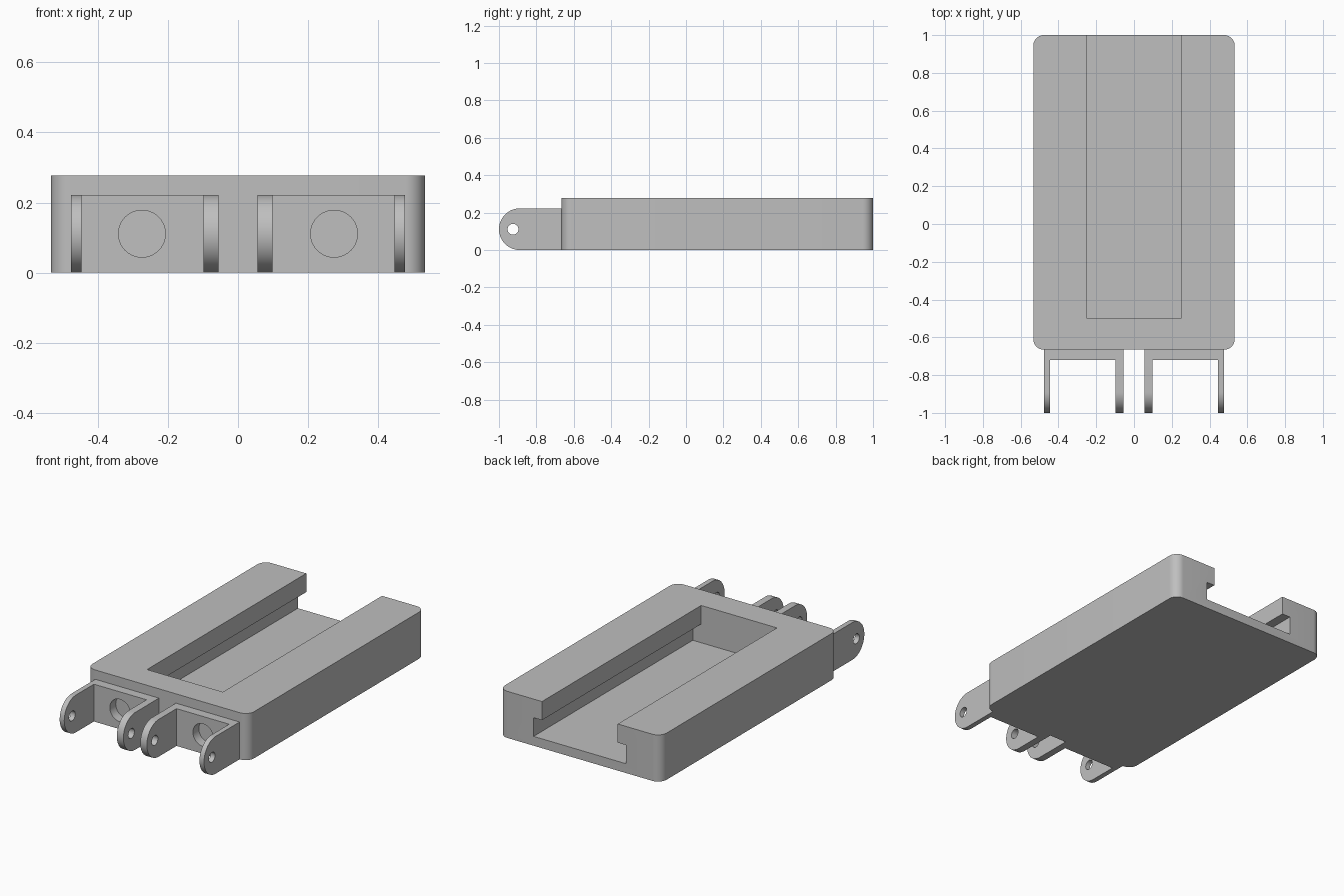
import bpy
import math
from mathutils import Vector

cube = bpy.data.objects.get("Cube")
if cube:
    bpy.data.objects.remove(cube, do_unlink=True)

# Single plain grey plastic
GREY = (0.52, 0.52, 0.52, 1)
plastic = bpy.data.materials.new("grey_plastic")
plastic.use_nodes = True
plastic.diffuse_color = GREY
plastic.node_tree.nodes["Principled BSDF"].inputs["Base Color"].default_value = GREY

# Main dimensions
HALF_W, FRONT, BACK, HEIGHT = 0.533, -0.665, 1.0, 0.278
UNIT = 0.0556                       # floor, lip and plate thickness
TAB_H = 4 * UNIT
AXES = {"x": lambda a, b, t: (t, a, b),
        "y": lambda a, b, t: (a, t, b),
        "z": lambda a, b, t: (a, b, t)}


def arc(ca, cb, r, start, end, steps):
    """Points of an arc, angles in degrees."""
    return [(ca + r * math.cos(math.radians(start + (end - start) * i / steps)),
             cb + r * math.sin(math.radians(start + (end - start) * i / steps)))
            for i in range(steps + 1)]


def prism(name, profile, axis, t0, t1):
    """Extrude a closed profile along an axis."""
    n = len(profile)
    verts = [AXES[axis](a, b, t) for t in (t0, t1) for a, b in profile]
    faces = [list(range(n)), list(range(n, 2 * n))]
    faces += [[i, (i + 1) % n, n + (i + 1) % n, n + i] for i in range(n)]
    mesh = bpy.data.meshes.new(name)
    mesh.from_pydata([Vector(v) for v in verts], [], faces)
    mesh.materials.append(plastic)
    obj = bpy.data.objects.new(name, mesh)
    bpy.context.collection.objects.link(obj)
    select(obj)
    bpy.ops.object.mode_set(mode="EDIT")
    bpy.ops.mesh.select_all(action="SELECT")
    bpy.ops.mesh.normals_make_consistent(inside=False)
    bpy.ops.object.mode_set(mode="OBJECT")
    return obj


def select(obj):
    bpy.ops.object.select_all(action="DESELECT")
    obj.select_set(True)
    bpy.context.view_layer.objects.active = obj


def cut(obj, cutter):
    """Subtract the cutter and discard it."""
    mod = obj.modifiers.new("cut", "BOOLEAN")
    mod.operation = "DIFFERENCE"
    mod.solver = "EXACT"
    mod.object = cutter
    select(obj)
    bpy.ops.object.modifier_apply(modifier=mod.name)
    bpy.data.objects.remove(cutter, do_unlink=True)


def finish(obj):
    select(obj)
    bpy.ops.object.shade_smooth_by_angle(angle=math.radians(30))


def circle(ca, cb, r, steps=40):
    return arc(ca, cb, r, 0, 360, steps)[:-1]


def rect(a0, a1, b0, b1):
    return [(a0, b0), (a1, b0), (a1, b1), (a0, b1)]


# Body: block with rounded upright corners
R = UNIT
outline = []
for sx, y, start in ((1, BACK - R, 0), (-1, BACK - R, 90),
                     (-1, FRONT + R, 180), (1, FRONT + R, 270)):
    outline += arc(sx * (HALF_W - R), y, R, start, start + 90, 10)
body = prism("body", outline, "z", 0, HEIGHT)

# Slide-in channel with overhanging lips, open at the back and top
half = [(0.305, UNIT), (0.305, 3 * UNIT), (0.25, 3 * UNIT), (0.25, HEIGHT + 0.1)]
channel = half + [(-x, z) for x, z in reversed(half)]
cut(body, prism("channel_cutter", channel, "y", -0.5, BACK + 0.1))
finish(body)

# Hinge brackets: rounded side profile, hollowed into two arms and a plate
MID_Z = TAB_H / 2
tab = [(FRONT, TAB_H)] + arc(-1 + MID_Z, MID_Z, MID_Z, 90, 270, 28) + [(FRONT, 0)]
for side, s in (("left", 1), ("right", -1)):
    bracket = prism(side + "_hinge_bracket", tab, "x", s * 0.056, s * 0.476)
    cut(bracket, prism("gap_cutter", rect(s * 0.099, s * 0.446, -0.1, 0.4),
                       "y", -1.1, FRONT - UNIT))
    cut(bracket, prism("pivot_cutter", circle(-0.925, MID_Z, 0.029), "x",
                       s * 0.01, s * 0.52))
    cut(bracket, prism("recess_cutter", circle(s * 0.274, MID_Z, 0.067), "y",
                       FRONT - 0.1, FRONT + 0.1))
    finish(bracket)
